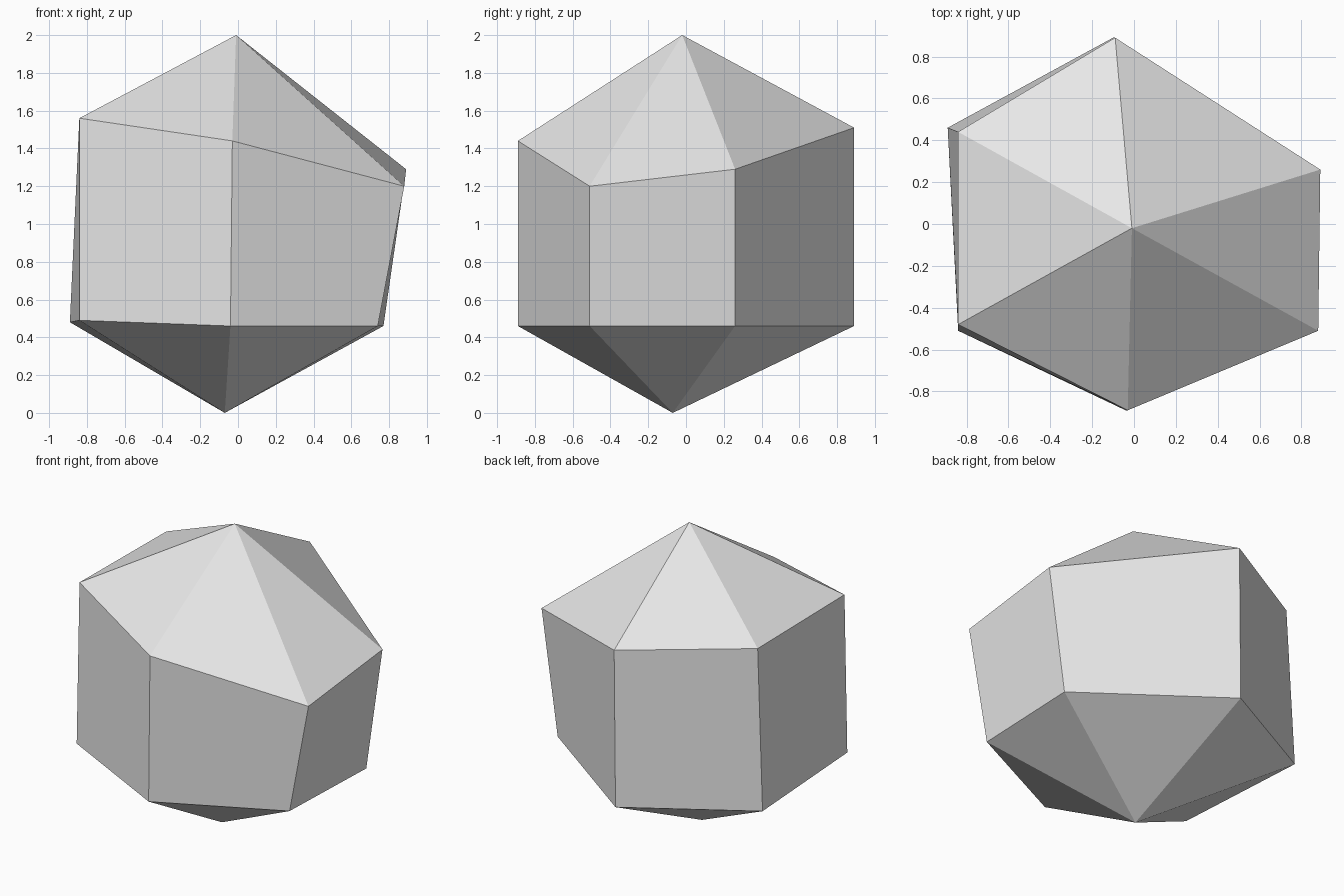
import bpy
import bmesh

default_cube = bpy.data.objects.get("Cube")
if default_cube:
    bpy.data.objects.remove(default_cube, do_unlink=True)

# Plain stone colour
stone = bpy.data.materials.new("light_grey")
colour = (0.8, 0.8, 0.8, 1.0)
stone.use_nodes = True
stone.diffuse_color = colour
for node in stone.node_tree.nodes:
    if node.type == "BSDF_PRINCIPLED":
        node.inputs["Base Color"].default_value = colour

# Uneven six-sided rings, counterclockwise from the front left corner
upper_ring = [(-0.84, -0.48, 1.56), (-0.03, -0.89, 1.44), (0.88, -0.51, 1.20),
              (0.89, 0.26, 1.29), (-0.09, 0.89, 1.51), (-0.84, 0.44, 1.55)]
lower_ring = [(-0.84, -0.51, 0.49), (-0.04, -0.89, 0.46), (0.74, -0.51, 0.46),
              (0.77, 0.26, 0.46), (-0.10, 0.89, 0.46), (-0.89, 0.46, 0.48)]

bm = bmesh.new()
upper = [bm.verts.new(p) for p in upper_ring]
lower = [bm.verts.new(p) for p in lower_ring]
peak = bm.verts.new((-0.01, -0.02, 2.0))
tip = bm.verts.new((-0.07, -0.07, 0.0))

# Crown facets, side walls and pointed base
for i in range(len(upper)):
    j = (i + 1) % len(upper)
    bm.faces.new((upper[i], upper[j], peak))
    bm.faces.new((lower[i], lower[j], upper[j], upper[i]))
    bm.faces.new((lower[j], lower[i], tip))
bmesh.ops.recalc_face_normals(bm, faces=bm.faces[:])

mesh = bpy.data.meshes.new("faceted_stone")
bm.to_mesh(mesh)
bm.free()
mesh.materials.append(stone)
body = bpy.data.objects.new("faceted_stone", mesh)
bpy.context.collection.objects.link(body)
